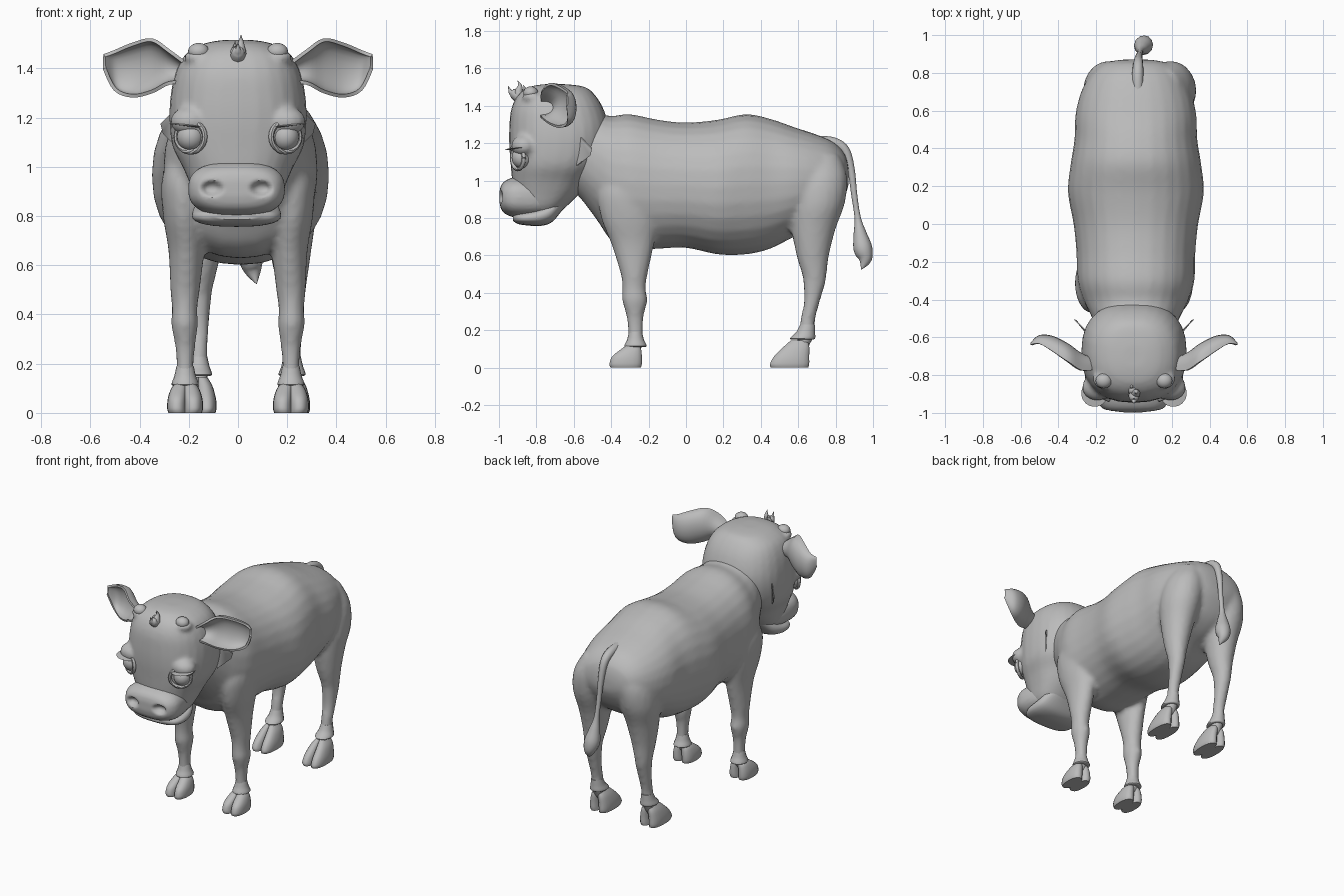
import bpy, bmesh, math
from mathutils import Vector

if "Cube" in bpy.data.objects:
    bpy.data.objects.remove(bpy.data.objects["Cube"])

grey = bpy.data.materials.new("grey_hide")
grey.diffuse_color = (0.5, 0.5, 0.5, 1)
grey.use_nodes = True
grey.node_tree.nodes["Principled BSDF"].inputs["Base Color"].default_value = grey.diffuse_color


def finish(name, bm):
    bmesh.ops.recalc_face_normals(bm, faces=bm.faces)
    me = bpy.data.meshes.new(name)
    bm.to_mesh(me)
    bm.free()
    ob = bpy.data.objects.new(name, me)
    bpy.context.collection.objects.link(ob)
    me.materials.append(grey)
    return ob


def only(obs):
    bpy.ops.object.select_all(action='DESELECT')
    for o in obs:
        o.select_set(True)
    bpy.context.view_layer.objects.active = obs[0]


def spline(pts, steps):
    out = []
    for i in range(len(pts) - 1):
        p0, p1, p2, p3 = (pts[max(i - 1, 0)], pts[i], pts[i + 1], pts[min(i + 2, len(pts) - 1)])
        for k in range(steps):
            t = k / steps
            out.append([b + .5 * t * (c - a + t * (2 * a - 5 * b + 4 * c - d + t * (3 * (b - c) + d - a)))
                        for a, b, c, d in zip(p0, p1, p2, p3)])
    return out + [list(pts[-1])]


def loft(name, axis, secs, power=2.2, side=1, steps=4, n=28):
    """Sections (t, x0, x1, b0, b1): t runs along the axis, b is the remaining one."""
    bm = bmesh.new()
    rings = []
    for t, x0, x1, b0, b1 in spline(secs, steps):
        ring = []
        for k in range(n):
            a = 2 * math.pi * k / n
            c, s = math.cos(a), math.sin(a)
            x = (x0 + x1) / 2 + (x1 - x0) / 2 * math.copysign(abs(c) ** (2 / power), c)
            b = (b0 + b1) / 2 + (b1 - b0) / 2 * math.copysign(abs(s) ** (2 / power), s)
            ring.append(bm.verts.new((x * side, b, t) if axis == 'Z' else (x * side, t, b)))
        rings.append(ring)
    for r, q in zip(rings, rings[1:]):
        for k in range(n):
            bm.faces.new((r[k], r[(k + 1) % n], q[(k + 1) % n], q[k]))
    bm.faces.new(rings[0])
    bm.faces.new(rings[-1])
    return finish(name, bm)


def ball(name, loc, rad):
    bm = bmesh.new()
    bmesh.ops.create_uvsphere(bm, u_segments=24, v_segments=14, radius=1)
    bmesh.ops.scale(bm, vec=rad, verts=bm.verts)
    bmesh.ops.translate(bm, vec=loc, verts=bm.verts)
    return finish(name, bm)


def tube(name, pts, steps=5, n=12):
    """Points (x, y, z, radius)."""
    bm = bmesh.new()
    path = spline(pts, steps)
    rings = []
    for i, p in enumerate(path):
        d = Vector(path[min(i + 1, len(path) - 1)][:3]) - Vector(path[max(i - 1, 0)][:3])
        u = Vector((1, 0, 0))
        v = d.cross(u).normalized()
        u = v.cross(d).normalized()
        rings.append([bm.verts.new(Vector(p[:3]) + max(p[3], .001) * (
            u * math.cos(2 * math.pi * k / n) + v * math.sin(2 * math.pi * k / n))) for k in range(n)])
    for r, q in zip(rings, rings[1:]):
        for k in range(n):
            bm.faces.new((r[k], r[(k + 1) % n], q[(k + 1) % n], q[k]))
    bm.faces.new(rings[0])
    bm.faces.new(rings[-1])
    return finish(name, bm)


def blend(name, obs, voxel, smooth):
    """Fuse overlapping parts into one soft skin."""
    only(obs)
    if len(obs) > 1:
        bpy.ops.object.join()
    ob = bpy.context.view_layer.objects.active
    ob.name = name
    m = ob.modifiers.new("fuse", 'REMESH')
    m.mode = 'VOXEL'
    m.voxel_size = voxel
    m = ob.modifiers.new("soften", 'SMOOTH')
    m.factor, m.iterations = .5, smooth
    bpy.ops.object.convert(target='MESH')
    ob = bpy.context.view_layer.objects.active
    ob.data.materials.clear()
    ob.data.materials.append(grey)
    return ob


# Torso with neck: (y, half width, bottom, top)
torso = [(-.64, .15, .98, 1.34), (-.56, .20, .90, 1.37), (-.47, .245, .78, 1.36), (-.40, .28, .68, 1.345),
         (-.30, .31, .63, 1.355), (-.15, .315, .635, 1.325), (0, .33, .64, 1.31), (.17, .36, .605, 1.325),
         (.32, .345, .605, 1.355), (.45, .325, .635, 1.33), (.58, .32, .70, 1.285), (.70, .29, .75, 1.245),
         (.79, .24, .82, 1.205), (.85, .17, .92, 1.14), (.87, .08, .98, 1.06)]
skin = [loft("torso", 'Y', [(y, .01 - w, .01 + w, b, t) for y, w, b, t in torso])]

# Legs: (z, centre x, half width, y front, y back)
front = [(1.08, .20, .06, -.40, -.20), (.95, .22, .09, -.47, -.16), (.80, .22, .085, -.455, -.15),
         (.66, .21, .073, -.40, -.17), (.50, .215, .06, -.35, -.205), (.42, .217, .052, -.34, -.215),
         (.36, .217, .055, -.342, -.205), (.28, .215, .042, -.32, -.225), (.20, .215, .036, -.31, -.23),
         (.13, .215, .038, -.31, -.23), (.07, .215, .036, -.32, -.25)]
hind = [(1.14, .13, .08, .62, .82), (1.02, .16, .12, .57, .862), (.88, .175, .125, .56, .85),
        (.74, .18, .10, .565, .80), (.60, .185, .075, .59, .765), (.50, .19, .056, .62, .752),
        (.45, .19, .05, .627, .745), (.35, .19, .042, .63, .715), (.25, .19, .036, .61, .69),
        (.17, .19, .038, .60, .685), (.08, .19, .036, .57, .64)]
for side, tag in ((1, "right"), (-1, "left")):
    for part, secs, dx in (("front", front, 0), ("hind", hind, .03 * side)):
        cx = secs[-1][1] + dx
        skin.append(loft(part + "_leg", 'Z', [(z, c + dx - w, c + dx + w, a, b) for z, c, w, a, b in secs],
                         2, side, n=20))
        fr = part == "front"
        # Cloven hoof made of two toes
        toe = [(0, -.405, -.24), (.02, -.41, -.235), (.06, -.395, -.235), (.10, -.345, -.24), (.125, -.31, -.255)]
        if not fr:
            toe = [(0, .452, .655), (.02, .448, .66), (.06, .47, .66), (.11, .52, .66), (.145, .56, .65)]
        for t in (-1, 1):
            loft(f"{tag}_{part}_toe", 'Z',
                 [(z, *sorted((cx - t * .006, cx + t * w)), a, b)
                  for (z, a, b), w in zip(toe, (.068, .073, .07, .056, .035))], 2.3, side, n=18)
        # Flared hair cuff above the hoof
        cuff = [(.19, -.305, -.235), (.15, -.315, -.225), (.115, -.33, -.21), (.11, -.31, -.23)]
        if not fr:
            cuff = [(.23, .61, .69), (.19, .59, .69), (.155, .555, .69), (.15, .58, .67)]
        loft(f"{tag}_{part}_cuff", 'Z',
             [(z, cx - w, cx + w, a, b) for (z, a, b), w in zip(cuff, (.035, .044, .055, .035))], 2, side, n=16)
blend("body", skin, .016, 4)

# Head: (z, half width, y front, y back)
head = [(1.515, .06, -.76, -.64), (1.50, .14, -.84, -.54), (1.455, .215, -.90, -.485), (1.38, .255, -.935, -.44),
        (1.28, .275, -.945, -.412), (1.18, .278, -.945, -.42), (1.08, .265, -.937, -.46), (1.0, .225, -.93, -.52),
        (.93, .195, -.92, -.57), (.86, .165, -.90, -.64), (.81, .12, -.86, -.70)]
skull = [loft("skull", 'Z', [(z, -w, w, a, b) for z, w, a, b in head], 2.4)]
for s in (1, -1):
    skull.append(ball("brow", (.195 * s, -.865, 1.185), (.08, .07, .06)))
    skull.append(ball("horn_base", (.16 * s, -.82, 1.445), (.06, .055, .03)))
blend("head", skull, .014, 3)

# Muzzle with dented nostrils
muz = [(-.997, .08, .88, .945), (-.985, .145, .84, .98), (-.955, .18, .815, 1.005), (-.90, .197, .80, 1.02),
       (-.80, .185, .80, 1.01), (-.70, .15, .82, .98)]
muzzle = blend("muzzle", [loft("muzzle", 'Y', [(y, -w - .006, w - .006, b, t) for y, w, b, t in muz], 2.6)], .01, 3)
for v in muzzle.data.vertices:
    for s in (1, -1):
        if v.co.y < -.9:
            d = ((v.co.x + .006 - .1 * s) / .038) ** 2 + ((v.co.z - .912) / .026) ** 2
            v.co.y += .035 * math.exp(-d * d)

# Lower jaw
jaw = [(-.925, .09, .785, .82), (-.90, .15, .768, .83), (-.85, .178, .76, .84), (-.78, .18, .757, .86),
       (-.72, .165, .775, .89), (-.67, .13, .83, .93), (-.63, .10, .88, .96)]
loft("lower_jaw", 'Y', [(y, -w - .006, w - .006, b, t) for y, w, b, t in jaw], 2.5)

# Hair tuft on the forehead
for x, y, z in ((0, -.95, 1.505), (.012, -.90, 1.535), (-.012, -.87, 1.51)):
    tube("hair_tuft", [(0, -.87, 1.43, .035), (x * .6, y * .5 - .445, 1.465, .027),
                       (x, y + .012, z - .03, .012), (x, y, z, .001)], 4, 8)

# Ear rows: (x, y of middle, bottom, top, cup depth)
ear = [(.20, -.72, 1.345, 1.41, .05), (.28, -.69, 1.34, 1.47, .085), (.35, -.64, 1.305, 1.515, .09),
       (.43, -.60, 1.288, 1.497, .075), (.50, -.595, 1.315, 1.468, .04), (.543, -.635, 1.40, 1.452, .005)]
for s, tag in ((1, "right"), (-1, "left")):
    bm = bmesh.new()
    rows = []
    for x, y, b, t, d in spline(ear, 4):
        rows.append([bm.verts.new((x * s, y - d * abs(k / 5) ** 2, (b + t) / 2 + (t - b) / 2 * math.sin(k / 5 * math.pi / 2)))
                     for k in range(-5, 6)])
    for r, q in zip(rows, rows[1:]):
        for k in range(10):
            bm.faces.new((r[k], r[k + 1], q[k + 1], q[k]))
    ob = finish(tag + "_ear", bm)
    m = ob.modifiers.new("thickness", 'SOLIDIFY')
    m.thickness, m.offset = .014, 0
    only([ob])
    bpy.ops.object.convert(target='MESH')
    # Horn bud
    ball(tag + "_horn_bud", (.16 * s, -.83, 1.468), (.043, .04, .035))
    # Eye with rim lids
    ex, ey, ez = .193 * s, -.877, 1.122
    ball(tag + "_eye", (ex, ey, ez), (.055, .055, .057))
    rim = []
    for k in range(25):
        a = 2 * math.pi * k / 24
        x = .058 * math.cos(a)
        rim.append((ex + x * s, ey - .022 + x * .55, ez + .062 * math.sin(a), .011))
    tube(tag + "_eye_rim", rim, 1, 8)
    # Lash plate over the eye
    bm = bmesh.new()
    arc = []
    for k in range(13):
        a = math.radians(-125 + 145 * k / 12)
        w = .012 + .022 * math.sin(math.pi * k / 12)
        z = 1.162 + .016 * k / 12
        arc.append([bm.verts.new((ex + s * r * math.cos(a), ey + r * math.sin(a), z + h))
                    for r, h in ((.04, .006), (.062 + w, 0), (.04, -.004))])
    for p, q in zip(arc, arc[1:]):
        for i in range(3):
            bm.faces.new((p[i], p[(i + 1) % 3], q[(i + 1) % 3], q[i]))
    finish(tag + "_lash", bm)
    # Pointed cheek fur plate
    bm = bmesh.new()
    vs = [[bm.verts.new((x * s, y + o, z)) for x, y, z in
           ((.25, -.575, 1.24), (.315, -.51, 1.175), (.305, -.518, 1.135), (.25, -.585, 1.08))] for o in (0, .008)]
    for f in vs:
        bm.faces.new(f)
    for i in range(4):
        j = (i + 1) % 4
        bm.faces.new((vs[0][i], vs[0][j], vs[1][j], vs[1][i]))
    finish(tag + "_cheek_fur", bm)

# Tail with tuft
tube("tail", [(.02, .70, 1.21, .03), (.02, .79, 1.20, .03), (.022, .85, 1.16, .026), (.025, .882, 1.06, .02),
              (.03, .90, .92, .016), (.035, .918, .80, .017), (.042, .93, .72, .034), (.05, .945, .64, .05),
              (.06, .958, .58, .036), (.075, .938, .525, .002)])

only(list(bpy.context.scene.objects))
bpy.ops.object.shade_smooth_by_angle(angle=math.radians(45))
